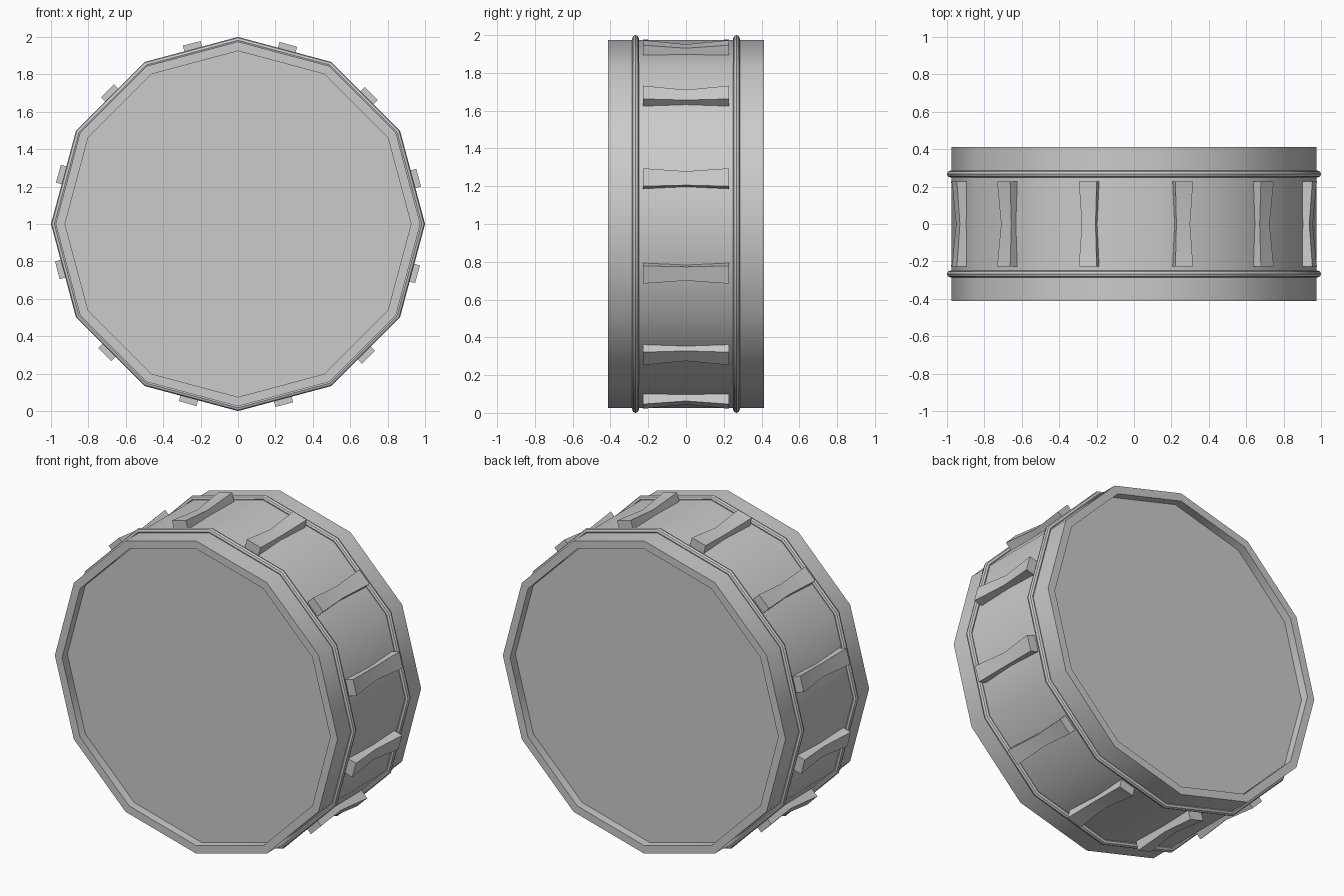
import bpy, bmesh
from math import sin, cos, pi, radians

if "Cube" in bpy.data.objects:
    bpy.data.objects.remove(bpy.data.objects["Cube"])

SIDES = 12
CENTRE_Z = 1.0


def make_object(name, bm, angle=31):
    bmesh.ops.recalc_face_normals(bm, faces=bm.faces)
    mesh = bpy.data.meshes.new(name)
    bm.to_mesh(mesh)
    bm.free()
    obj = bpy.data.objects.new(name, mesh)
    bpy.context.collection.objects.link(obj)
    bpy.ops.object.select_all(action='DESELECT')
    obj.select_set(True)
    bpy.context.view_layer.objects.active = obj
    bpy.ops.object.shade_smooth_by_angle(angle=radians(angle))
    return obj


def lathe(name, profile, closed=False):
    """Spin an (r, y) profile round the y axis in twelve flat sides."""
    bm = bmesh.new()
    loops = []
    for r, y in profile:
        loops.append([bm.verts.new((r * cos(2 * pi * i / SIDES), y,
                                    CENTRE_Z + r * sin(2 * pi * i / SIDES)))
                      for i in range(SIDES)])
    pairs = list(zip(loops, loops[1:]))
    if closed:
        pairs.append((loops[-1], loops[0]))
    else:
        bm.faces.new(loops[0])
        bm.faces.new(loops[-1])
    for a, b in pairs:
        for i in range(SIDES):
            j = (i + 1) % SIDES
            bm.faces.new((a[i], a[j], b[j], b[i]))
    return make_object(name, bm)


# Shell with rim lips and recessed drum heads at both ends
lathe("drum_shell", [(0.925, -0.36), (0.925, -0.412), (0.975, -0.412),
                     (0.975, 0.412), (0.925, 0.412), (0.925, 0.36)])

# Round hoops either side of the lugs
for label, side in (("front", -1), ("back", 1)):
    section = [(0.982 + 0.018 * cos(k * pi / 4), side * 0.267 + 0.018 * sin(k * pi / 4))
               for k in range(8)]
    lathe(label + "_hoop", section, closed=True)


# Waisted tension lugs, one on the middle of each side
def lug(index):
    a = radians(15 + 30 * index) - 0.011
    bm = bmesh.new()
    rings = []
    for y, half, outer in ((-0.228, 0.049, 0.997), (0, 0.038, 0.977), (0.228, 0.049, 0.997)):
        corners = ((0.93, -half), (0.93, half), (outer, half), (outer, -half))
        rings.append([bm.verts.new((r * cos(a) - t * sin(a), y,
                                    CENTRE_Z + r * sin(a) + t * cos(a)))
                      for r, t in corners])
    for p, q in zip(rings, rings[1:]):
        for i in range(4):
            j = (i + 1) % 4
            bm.faces.new((p[i], p[j], q[j], q[i]))
    bm.faces.new(rings[0])
    bm.faces.new(rings[-1])
    make_object(f"tension_lug_{index + 1}", bm)


for n in range(SIDES):
    lug(n)
